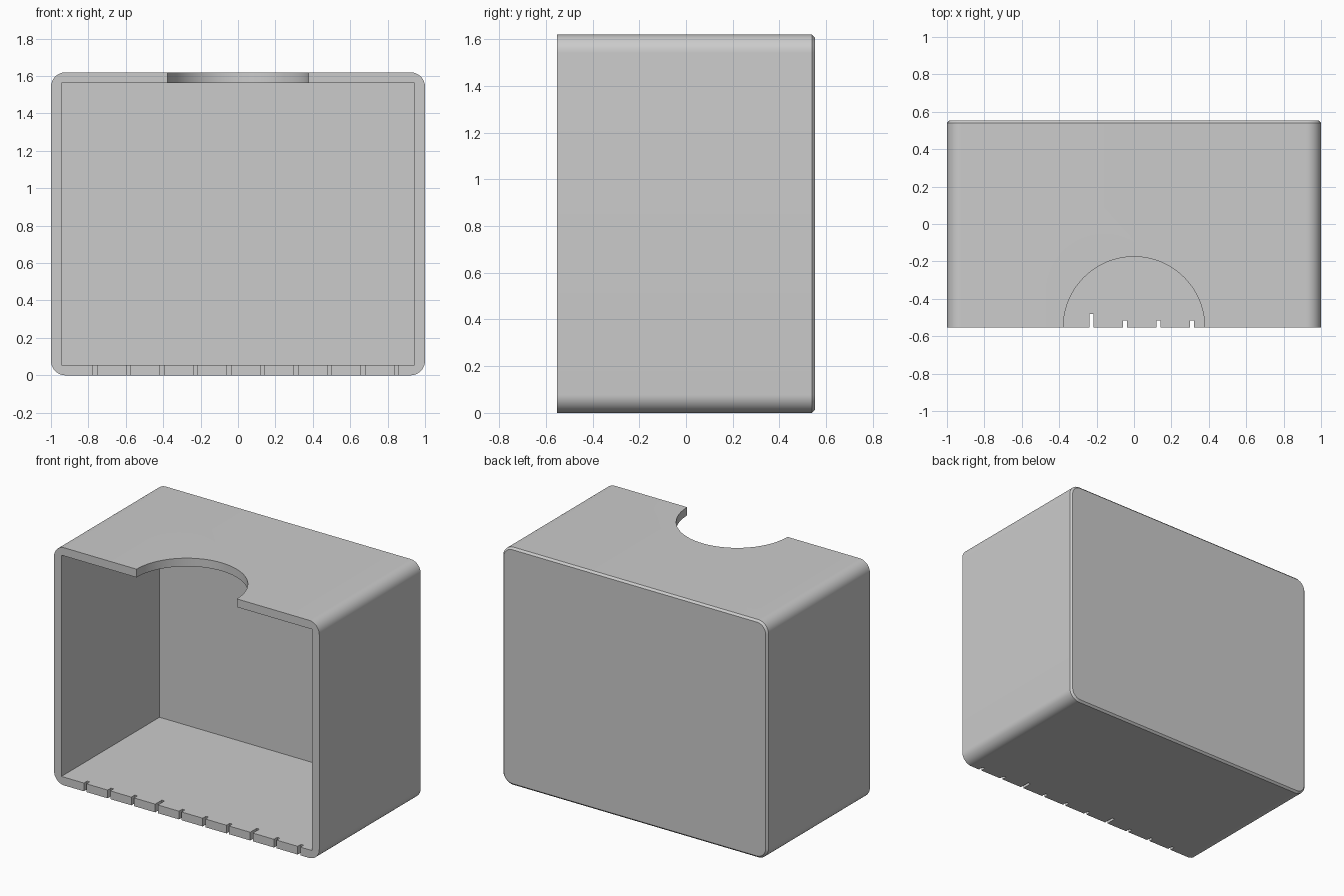
import bpy, bmesh
from math import sin, cos, pi, radians

if "Cube" in bpy.data.objects:
    bpy.data.objects.remove(bpy.data.objects["Cube"])

H, Y, R, WALL, CH = 1.62, 0.553, 0.078, 0.056, 0.013


def outline(inset, y):
    """Rounded rectangle in the xz plane at depth y."""
    pts = []
    for i, (cx, cz) in enumerate([(1 - R, H - R), (R - 1, H - R), (R - 1, R), (1 - R, R)]):
        for k in range(13):
            a = pi / 2 * (i + k / 12)
            pts.append((cx + (R - inset) * cos(a), y, cz + (R - inset) * sin(a)))
    return pts


def new_object(name, bm):
    bmesh.ops.recalc_face_normals(bm, faces=bm.faces)
    me = bpy.data.meshes.new(name)
    bm.to_mesh(me)
    bm.free()
    ob = bpy.data.objects.new(name, me)
    bpy.context.collection.objects.link(ob)
    return ob


def box(name, x0, x1, y0, y1, z0, z1):
    bm = bmesh.new()
    bmesh.ops.create_cube(bm, size=1)
    for v in bm.verts:
        v.co = ((x0 + x1) / 2 + v.co.x * (x1 - x0), (y0 + y1) / 2 + v.co.y * (y1 - y0),
                (z0 + z1) / 2 + v.co.z * (z1 - z0))
    return new_object(name, bm)


# Outer shell with rounded long edges and a chamfered back rim
bm = bmesh.new()
rings = [[bm.verts.new(p) for p in outline(i, y)]
         for i, y in [(0, -Y), (0, Y - CH), (CH, Y)]]
for a, b in zip(rings, rings[1:]):
    for i in range(len(a)):
        j = (i + 1) % len(a)
        bm.faces.new((a[i], a[j], b[j], b[i]))
bm.faces.new(rings[0])
bm.faces.new(rings[-1])
shell = new_object("open_box", bm)

# Sharp-cornered cavity, open at the front
cutters = [box("cavity_cutter", WALL - 1, 1 - WALL, -Y - 0.1, Y - 0.05, WALL, H - WALL)]

# Half-round finger notch in the top wall
bpy.ops.mesh.primitive_cylinder_add(vertices=96, radius=0.378, depth=0.3,
                                    location=(0, -Y, H))
notch = bpy.context.object
notch.name = "notch_cutter"
cutters.append(notch)

# Ruler slots along the bottom front edge, two of them longer
for i in range(10):
    x = -0.765 + i * 0.1792
    depth = 0.072 if i in (3, 7) else 0.036
    cutters.append(box("slot_cutter", x - 0.01, x + 0.01, -Y - 0.1, -Y + depth, -0.1, WALL + 0.05))

for c in cutters:
    c.hide_render = True
    m = shell.modifiers.new(c.name, 'BOOLEAN')
    m.operation, m.solver, m.object = 'DIFFERENCE', 'EXACT', c

# Apply the cuts, remove the cutters, shade
bpy.ops.object.select_all(action='DESELECT')
shell.select_set(True)
bpy.context.view_layer.objects.active = shell
for m in list(shell.modifiers):
    bpy.ops.object.modifier_apply(modifier=m.name)
for c in cutters:
    bpy.data.objects.remove(c, do_unlink=True)
bpy.ops.object.shade_smooth_by_angle(angle=radians(30))
